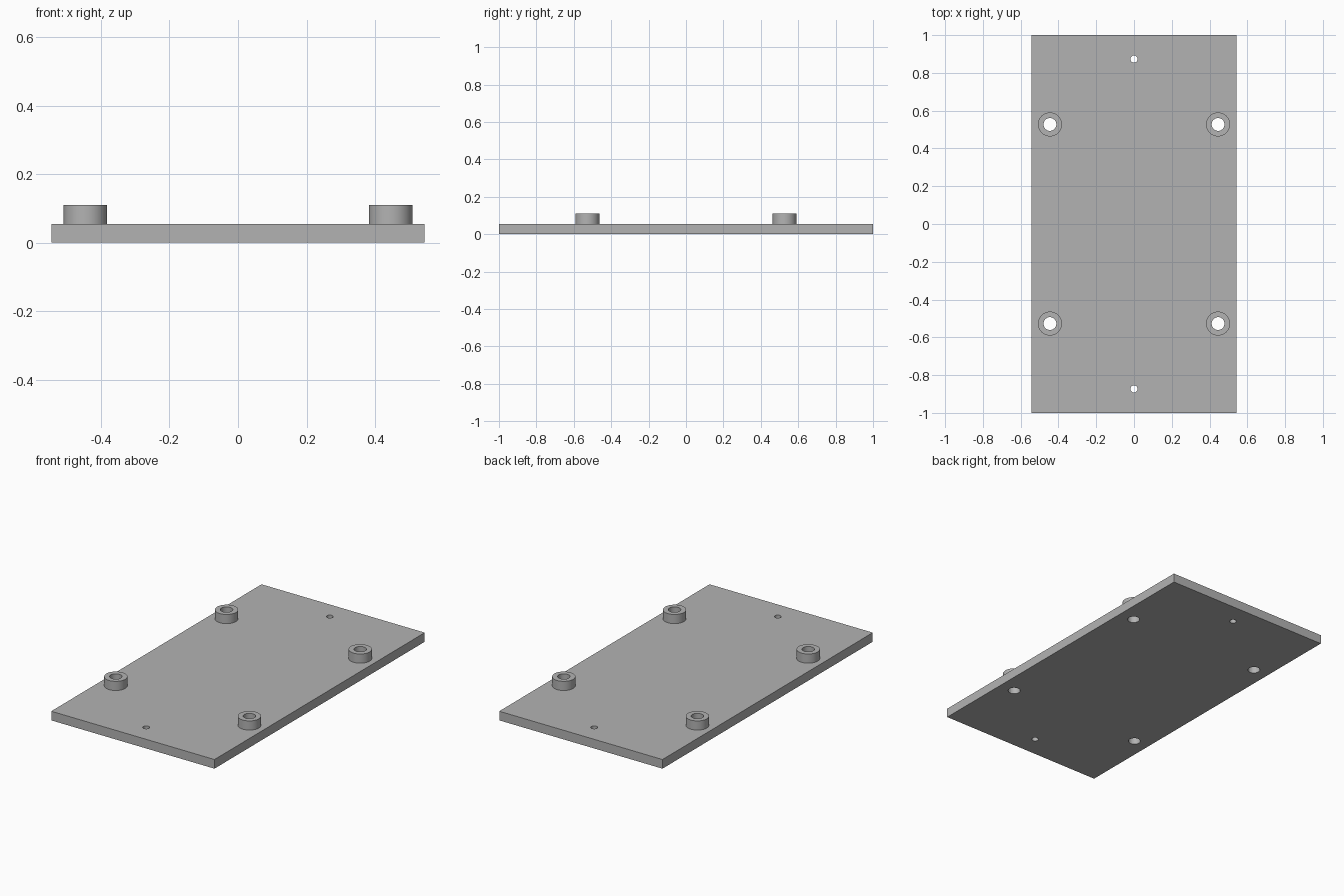
import bpy
import bmesh
from math import cos, sin, tau

if "Cube" in bpy.data.objects:
    bpy.data.objects.remove(bpy.data.objects["Cube"])

WIDTH, LENGTH, THICK, TOP = 1.087, 2.0, 0.055, 0.11
BOSS_X, BOSS_Y, BOSS_R, BORE_R = 0.445, 0.527, 0.0635, 0.034
PIN_Y, PIN_R = 0.873, 0.019
SIDES = 48

grey = bpy.data.materials.new("plain grey")
grey.use_nodes = True
colour = (0.45, 0.45, 0.45, 1)
grey.diffuse_color = colour
grey.node_tree.nodes["Principled BSDF"].inputs["Base Color"].default_value = colour


def add_object(name, bm):
    mesh = bpy.data.meshes.new(name)
    bmesh.ops.recalc_face_normals(bm, faces=bm.faces)
    bm.to_mesh(mesh)
    bm.free()
    mesh.materials.append(grey)
    obj = bpy.data.objects.new(name, mesh)
    bpy.context.collection.objects.link(obj)
    return obj


def shade(obj):
    bpy.ops.object.select_all(action="DESELECT")
    obj.select_set(True)
    bpy.context.view_layer.objects.active = obj
    bpy.ops.object.shade_smooth_by_angle()


def add_ring(bm, x, y, z, radius):
    return [bm.verts.new((x + radius * cos(tau * i / SIDES),
                          y + radius * sin(tau * i / SIDES), z))
            for i in range(SIDES)]


def bridge(bm, a, b):
    for i in range(SIDES):
        j = (i + 1) % SIDES
        bm.faces.new((a[i], a[j], b[j], b[i]))


corners = [(sx * BOSS_X, sy * BOSS_Y) for sx in (-1, 1) for sy in (-1, 1)]
holes = [(x, y, BORE_R) for x, y in corners]
holes += [(0, s * PIN_Y, PIN_R) for s in (-1, 1)]

# Base plate
bm = bmesh.new()
bmesh.ops.create_cube(bm, size=1)
bmesh.ops.scale(bm, vec=(WIDTH, LENGTH, THICK), verts=bm.verts)
bmesh.ops.translate(bm, vec=(0, 0, THICK / 2), verts=bm.verts)
plate = add_object("base_plate", bm)

# Through holes, cut with one set of cylinders
bm = bmesh.new()
for x, y, radius in holes:
    low = add_ring(bm, x, y, -THICK, radius)
    high = add_ring(bm, x, y, TOP, radius)
    bridge(bm, low, high)
    bm.faces.new(low)
    bm.faces.new(high)
cutter = add_object("hole_cutter", bm)
cutter.hide_render = True

cut = plate.modifiers.new("holes", "BOOLEAN")
cut.operation = "DIFFERENCE"
cut.solver = "EXACT"
cut.object = cutter
shade(plate)
bpy.context.view_layer.objects.active = plate
bpy.ops.object.modifier_apply(modifier=cut.name)
bpy.data.objects.remove(cutter)

# Hollow mounting bosses, open where they join the plate
for x, y in corners:
    bm = bmesh.new()
    rings = [add_ring(bm, x, y, z, r) for r, z in
             ((BOSS_R, THICK), (BOSS_R, TOP), (BORE_R, TOP), (BORE_R, THICK))]
    for a, b in zip(rings, rings[1:]):
        bridge(bm, a, b)
    side = "left" if x > 0 else "right"
    end = "front" if y < 0 else "back"
    shade(add_object(f"{end}_{side}_boss", bm))
